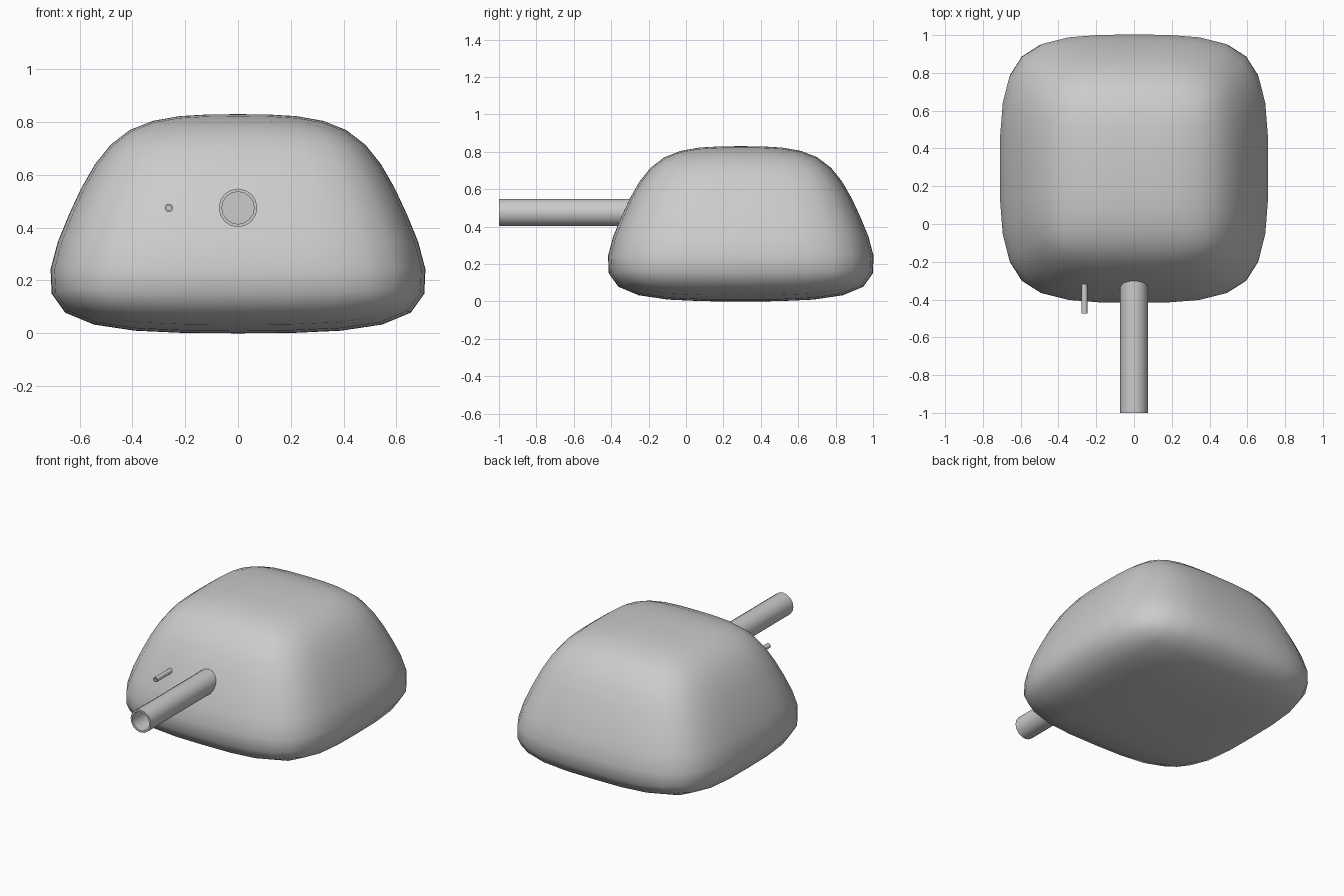
import bpy, bmesh
from math import cos, sin, pi

if "Cube" in bpy.data.objects:
    bpy.data.objects.remove(bpy.data.objects["Cube"])


def make_object(name, bm):
    bmesh.ops.recalc_face_normals(bm, faces=bm.faces[:])
    mesh = bpy.data.meshes.new(name)
    bm.to_mesh(mesh)
    bm.free()
    ob = bpy.data.objects.new(name, mesh)
    bpy.context.collection.objects.link(ob)
    bpy.ops.object.select_all(action='DESELECT')
    ob.select_set(True)
    bpy.context.view_layer.objects.active = ob
    return ob


# Turret shell: once-cut cube, tapered upwards and rounded by subdivision
MID_Y = 0.293
LEVELS = {-1: (0.822, 0.0), 0: (0.64, 0.47), 1: (0.455, 0.83)}  # half width, height
bm = bmesh.new()
bmesh.ops.create_cube(bm, size=2)
bmesh.ops.subdivide_edges(bm, edges=bm.edges[:], cuts=1, use_grid_fill=True)
for v in bm.verts:
    half, z = LEVELS[round(v.co.z)]
    v.co = (v.co.x * half, MID_Y + v.co.y * half, z)
shell = make_object("turret_shell", bm)
bpy.ops.object.shade_smooth()
sub = shell.modifiers.new("rounding", 'SUBSURF')
sub.levels = sub.render_levels = 2


# Hollow tubes pointing forward, with a rim and a bore
def tube(name, x, z, radius, bore, front, back, floor, sides):
    bm = bmesh.new()
    rings = []
    for r, y in ((radius, back), (radius, front), (bore, front), (bore, floor)):
        rings.append([bm.verts.new((x + r * cos(2 * pi * i / sides), y,
                                    z + r * sin(2 * pi * i / sides)))
                      for i in range(sides)])
    for a, b in zip(rings, rings[1:]):
        for i in range(sides):
            j = (i + 1) % sides
            bm.faces.new((a[i], a[j], b[j], b[i]))
    bm.faces.new(rings[0])
    bm.faces.new(rings[-1])
    make_object(name, bm)
    bpy.ops.object.shade_smooth_by_angle(angle=pi / 5)


tube("main_barrel", 0.0, 0.475, 0.073, 0.061, -1.0, -0.27, -0.45, 16)
tube("side_barrel", -0.262, 0.475, 0.016, 0.010, -0.475, -0.30, -0.40, 12)
